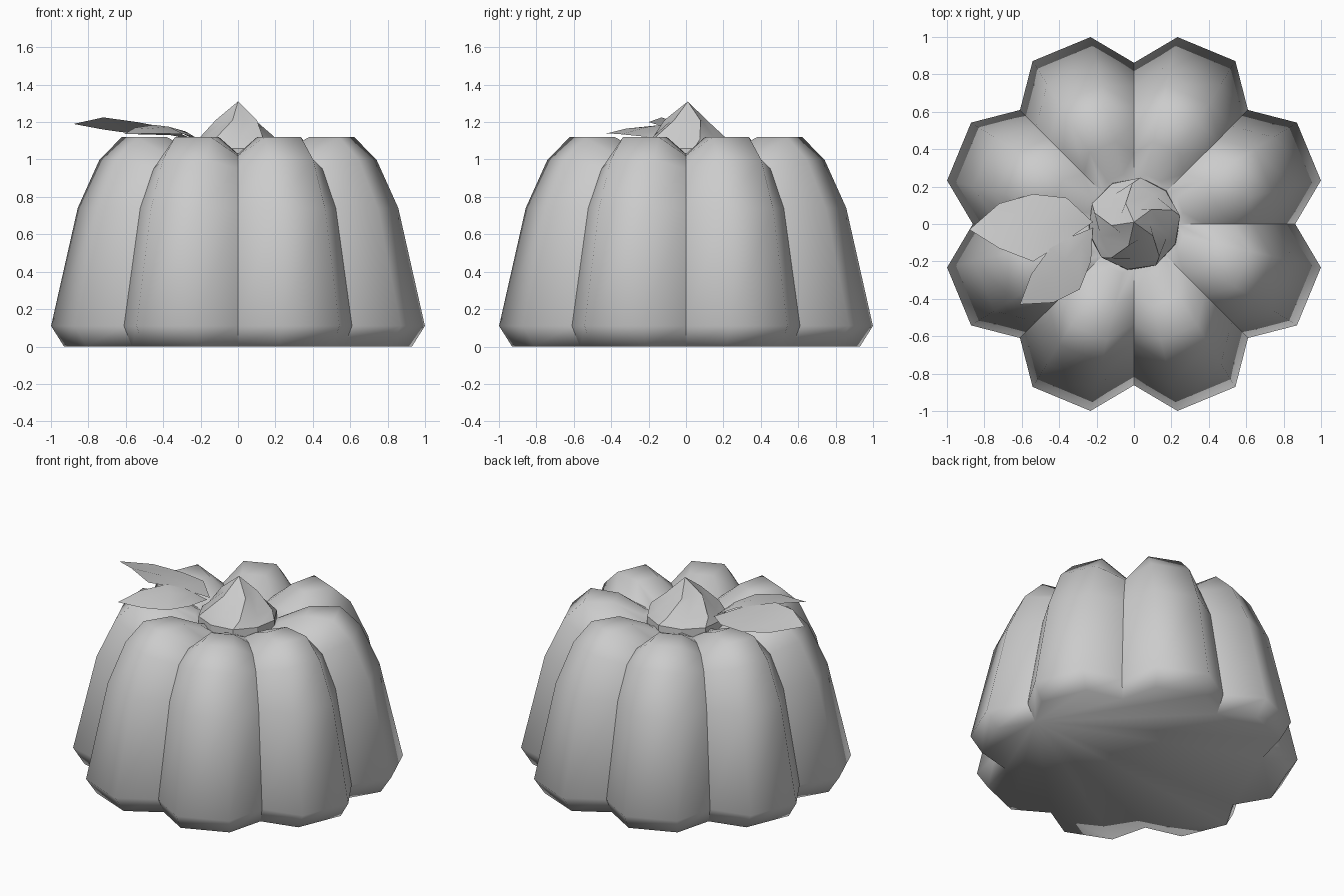
import bpy, math
from mathutils import Vector

cube = bpy.data.objects.get("Cube")
if cube:
    bpy.data.objects.remove(cube)

grey = bpy.data.materials.new("plain_grey")
grey.use_nodes = True
COLOUR = (0.6, 0.6, 0.6, 1)
grey.diffuse_color = COLOUR
grey.node_tree.nodes["Principled BSDF"].inputs["Base Color"].default_value = COLOUR


def make(name, verts, faces, smooth=True):
    mesh = bpy.data.meshes.new(name)
    mesh.from_pydata(verts, [], faces)
    mesh.materials.append(grey)
    for p in mesh.polygons:
        p.use_smooth = smooth
    obj = bpy.data.objects.new(name, mesh)
    bpy.context.collection.objects.link(obj)
    return obj


def polar(r, degrees, z):
    a = math.radians(degrees)
    return (r * math.cos(a), r * math.sin(a), z)


def skin(rings, n):
    """Quads joining successive rings of n vertices."""
    return [(k * n + i, k * n + (i + 1) % n, (k + 1) * n + (i + 1) % n, (k + 1) * n + i)
            for k in range(rings - 1) for i in range(n)]


# Lobed body: ridge radius, ridge height, valley height for each ring
LOBES, VALLEY = 8, 0.84
profile = [(0.955, 0, 0), (1.026, 0.11, 0.11), (0.88, 0.74, 0.74),
           (0.76, 1.0, 0.95), (0.637, 1.12, 1.02), (0.45, 1.12, 1.03),
           (0.27, 1.04, 1.0)]
verts = []
for r, z_ridge, z_valley in profile:
    for k in range(LOBES):
        start = k * 360 / LOBES
        verts.append(polar(r * VALLEY, start, z_valley))
        verts.append(polar(r, start + 13.1, z_ridge))
        verts.append(polar(r, start + 31.9, z_ridge))
n = LOBES * 3
last = (len(profile) - 1) * n
faces = skin(len(profile), n)
faces += [tuple(reversed(range(n))), tuple(range(last, last + n))]
body = make("lobed_body", verts, faces)
# Keep the grooves between lobes crisp
for e in body.data.edges:
    a, b = e.vertices
    e.use_edge_sharp = a % 3 == 0 and b % 3 == 0

# Twisted pointed topping with five ridges
rings = [(0.25, 0.25, 0.98, 0), (0.25, 0.245, 1.06, 0),
         (0.22, 0.19, 1.11, 10), (0.12, 0.085, 1.21, 30)]
verts = [polar(r_in if i % 2 else r_out, i * 36 + 10 + twist, z)
         for r_out, r_in, z, twist in rings for i in range(10)]
verts.append((0, 0.01, 1.31))
faces = skin(len(rings), 10)
tip = len(verts) - 1
faces += [(30 + i, 30 + (i + 1) % 10, tip) for i in range(10)]
faces.append(tuple(reversed(range(10))))
topping = make("pointed_topping", verts, faces)
topping.data.set_sharp_from_angle(angle=math.radians(30))


# Thin leaves: two edges either side of a midrib, meeting at base and tip
def leaf(name, base, tip, left, mid, right):
    m = len(mid)
    verts = [base, tip] + left + mid + right
    faces = []
    for a, b in ((2, 2 + m), (2 + m, 2 + 2 * m)):
        faces.append((0, a, b))
        faces += [(a + i, a + i + 1, b + i + 1, b + i) for i in range(m - 1)]
        faces.append((a + m - 1, 1, b + m - 1))
    # Front edge first, so the faces look upwards
    obj = make(name, verts, faces)
    if obj.data.polygons[0].normal.z < 0:
        obj.data.flip_normals()
    obj.data.set_sharp_from_angle(angle=math.radians(25))


leaf("back_leaf", (-0.22, 0.01, 1.10), (-0.88, -0.03, 1.19),
     [(-0.36, 0.14, 1.13), (-0.54, 0.16, 1.135), (-0.72, 0.11, 1.16)],
     [(-0.36, 0.0, 1.155), (-0.54, -0.03, 1.18), (-0.72, -0.04, 1.19)],
     [(-0.38, -0.1, 1.17), (-0.54, -0.2, 1.20), (-0.72, -0.13, 1.225)])
leaf("front_leaf", (-0.22, -0.02, 1.10), (-0.61, -0.43, 1.135),
     [(-0.34, -0.07, 1.16), (-0.45, -0.13, 1.185), (-0.55, -0.27, 1.17)],
     [(-0.28, -0.10, 1.15), (-0.37, -0.20, 1.175), (-0.48, -0.32, 1.165)],
     [(-0.23, -0.20, 1.12), (-0.29, -0.35, 1.135), (-0.43, -0.42, 1.14)])
